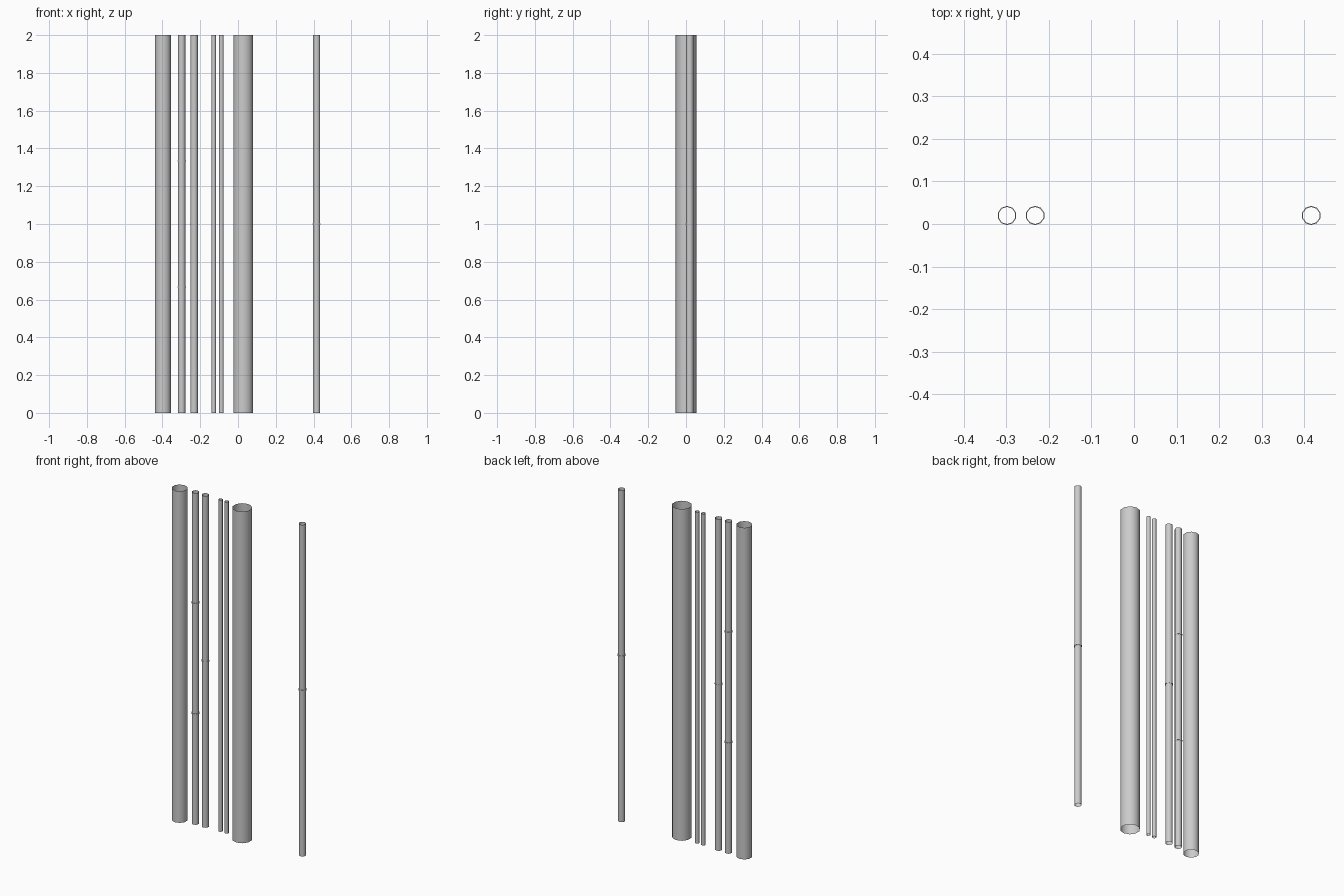
import bpy, math

if "Cube" in bpy.data.objects:
    bpy.data.objects.remove(bpy.data.objects["Cube"])

HEIGHT = 2.0


def tube(name, x, y, r, sides, z0, z1, flare=0.0):
    """Open-ended upright tube; flare adds flat annular faces inward at both ends."""
    rings = [(r, z0), (r, z1)]
    if flare:
        rings = [(r - flare, z0), (r, z0), (r, z1), (r - flare, z1)]
    verts, faces = [], []
    for rr, z in rings:
        for i in range(sides):
            a = math.tau * i / sides
            verts.append((rr * math.sin(a), rr * math.cos(a), z))
    for k in range(len(rings) - 1):
        for i in range(sides):
            j = (i + 1) % sides
            b, t = k * sides, (k + 1) * sides
            faces.append((b + j, b + i, t + i, t + j))
    mesh = bpy.data.meshes.new(name)
    mesh.from_pydata(verts, [], faces)
    ob = bpy.data.objects.new(name, mesh)
    ob.location = (x, y, 0)
    bpy.context.collection.objects.link(ob)
    bpy.ops.object.select_all(action='DESELECT')
    ob.select_set(True)
    bpy.context.view_layer.objects.active = ob
    bpy.ops.object.shade_smooth_by_angle(angle=math.radians(50))
    return ob


# Plain pipes: name, x, y, radius, sides
for name, x, y, r, sides in [
    ("wide_pipe", 0.028, 0.0, 0.055, 10),
    ("medium_pipe", -0.397, 0.011, 0.044, 10),
    ("thin_pipe_left", -0.128, 0.018, 0.012, 8),
    ("thin_pipe_right", -0.088, 0.018, 0.012, 8),
]:
    tube(name, x, y, r, sides, 0, HEIGHT)

# Jointed pipes: straight tube with evenly spaced thin collars
for name, x, joints in [
    ("jointed_pipe_left", -0.298, 2),
    ("jointed_pipe_middle", -0.232, 1),
    ("jointed_pipe_right", 0.416, 1),
]:
    tube(name, x, 0.02, 0.02, 10, 0, HEIGHT)
    for k in range(1, joints + 1):
        z = HEIGHT * k / (joints + 1)
        tube(f"{name}_collar_{k}", x, 0.02, 0.0225, 10, z - 0.003, z + 0.003, 0.0025)
